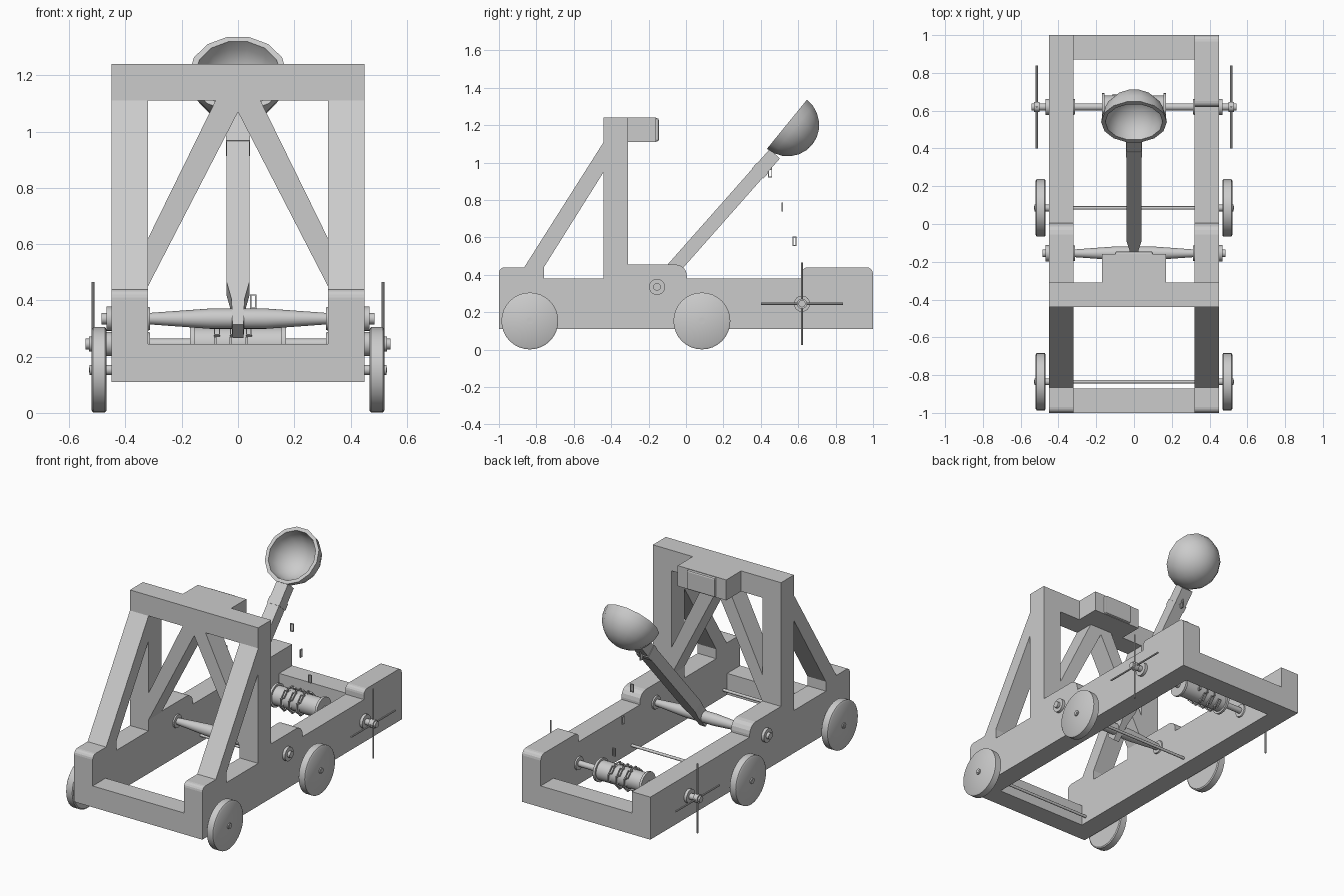
import bpy, bmesh, math
from mathutils import Vector, Matrix

if "Cube" in bpy.data.objects:
    bpy.data.objects.remove(bpy.data.objects["Cube"], do_unlink=True)

grey = bpy.data.materials.new("plain grey")
grey.use_nodes = True
COLOUR = (0.6, 0.6, 0.6, 1)
grey.diffuse_color = COLOUR
grey.node_tree.nodes["Principled BSDF"].inputs["Base Color"].default_value = COLOUR


def finish(name, bm, smooth=None):
    bmesh.ops.recalc_face_normals(bm, faces=bm.faces)
    mesh = bpy.data.meshes.new(name)
    bm.to_mesh(mesh)
    bm.free()
    mesh.materials.append(grey)
    ob = bpy.data.objects.new(name, mesh)
    bpy.context.collection.objects.link(ob)
    if smooth:
        bpy.ops.object.select_all(action='DESELECT')
        ob.select_set(True)
        bpy.context.view_layer.objects.active = ob
        bpy.ops.object.shade_smooth_by_angle(angle=math.radians(smooth))
    return ob


def prism(name, outline, axis, a, b):
    """Extrude an outline: axis 'x' takes (y, z) points, axis 'y' takes (x, z)."""
    bm = bmesh.new()
    at = (lambda u, v, w: (w, u, v)) if axis == 'x' else (lambda u, v, w: (u, w, v))
    face = bm.faces.new([bm.verts.new(at(u, v, a)) for u, v in outline])
    new = bmesh.ops.extrude_face_region(bm, geom=[face])["geom"]
    shift = Vector(at(0, 0, b - a))
    bmesh.ops.translate(bm, verts=[v for v in new if isinstance(v, bmesh.types.BMVert)], vec=shift)
    return finish(name, bm)


def box(name, x, y, z):
    return prism(name, [(y[0], z[0]), (y[1], z[0]), (y[1], z[1]), (y[0], z[1])], 'x', *x)


def lathe(name, profile, matrix, n=24, smooth=35):
    """Spin (radius, height) points round local z."""
    bm = bmesh.new()
    verts = [bm.verts.new((r, 0, h)) for r, h in profile]
    edges = [bm.edges.new(p) for p in zip(verts, verts[1:])]
    bmesh.ops.spin(bm, geom=verts + edges, cent=(0, 0, 0), axis=(0, 0, 1),
                   angle=math.tau, steps=n, use_duplicate=False)
    bmesh.ops.remove_doubles(bm, verts=bm.verts, dist=0.0005)
    bmesh.ops.transform(bm, matrix=matrix, verts=bm.verts)
    return finish(name, bm, smooth)


def rod(name, y, z, profile, n=24):
    """Lathe along x, with (x, radius) points."""
    ends = [(0, profile[0][0])] + [(r, x) for x, r in profile] + [(0, profile[-1][0])]
    m = Matrix.Translation((0, y, z)) @ Matrix.Rotation(math.pi / 2, 4, 'Y')
    return lathe(name, ends, m, n)


def corner(cx, cy, r, start):
    """Points of a convex rounded corner, turning clockwise."""
    return [(cx + r * math.cos(t), cy + r * math.sin(t))
            for t in (math.radians(start - i * 22.5) for i in range(5))]


def link(name, pos, turn=Matrix(), size=(0.022, 0.05), wire=0.0045):
    """Small rectangular chain link, long along local z."""
    bm = bmesh.new()
    w, h = size[0] / 2, size[1] / 2
    ring = []
    for sx, sz in ((1, 1), (-1, 1), (-1, -1), (1, -1)):
        ring.append([bm.verts.new((k * wire, sx * (w - i * wire), sz * (h - i * wire)))
                     for k, i in ((-1, 0), (1, 0), (1, 1), (-1, 1))])
    for j in range(4):
        for k in range(4):
            bm.faces.new((ring[j][k], ring[(j + 1) % 4][k],
                          ring[(j + 1) % 4][(k + 1) % 4], ring[j][(k + 1) % 4]))
    bmesh.ops.transform(bm, matrix=Matrix.Translation(pos) @ turn, verts=bm.verts)
    return finish(name, bm)


# Frame sides: rail, front block, post and pivot ledge in one outline
IN, OUT, LOW, RAIL, TOP = 0.32, 0.45, 0.11, 0.38, 1.24
for side, s in (("left", 1), ("right", -1)):
    outline = [(-1, LOW)] + corner(-0.97, 0.41, 0.03, 180)
    outline += [(-0.76, 0.44), (-0.76, RAIL), (-0.44, RAIL), (-0.44, TOP), (-0.31, TOP), (-0.31, 0.455)]
    outline += corner(-0.055, 0.395, 0.06, 90) + [(0.005, RAIL)]
    if s > 0:
        outline += [(0.62, RAIL)] + corner(0.65, 0.41, 0.03, 180) + corner(0.965, 0.405, 0.035, 90)
    else:
        outline += [(1, RAIL)]
    prism(side + "_frame", outline + [(1, LOW)], 'x', s * IN, s * OUT)
    prism(side + "_slanted_brace", [(-0.865, 0.44), (-0.44, 1.11), (-0.44, 0.95), (-0.76, 0.44)],
          'x', s * IN, s * OUT)
    prism(side + "_inner_brace", [(0, 1.11), (s * 0.08, 1.11), (s * IN, 0.62), (s * IN, 0.45), (0, 1.07)],
          'y', -0.44, -0.31)

# Cross members
box("front_bar", (-IN, IN), (-1, -0.87), (LOW, 0.245))
box("back_bar", (-IN, IN), (0.87, 1), (LOW, 0.245))
box("top_bar", (-IN, IN), (-0.44, -0.31), (1.11, TOP))
box("stop_block", (-0.17, 0.17), (-0.31, -0.16), (1.11, TOP))
pad = box("stop_pad", (-0.1, 0.1), (-0.185, -0.145), (1.113, 1.237))
bevel = pad.modifiers.new("round", 'BEVEL')
bevel.width, bevel.segments = 0.01, 2

# Wheels and their axles
for place, y in (("front", -0.835), ("back", 0.085)):
    rod(place + "_axle", y, 0.153, [(-0.53, 0.009), (0.53, 0.009)], 12)
    for side, s in (("left", 1), ("right", -1)):
        rod(f"{place}_{side}_wheel", y, 0.153,
            [(s * 0.468, 0.145), (s * 0.473, 0.152), (s * 0.515, 0.152), (s * 0.521, 0.143)], 32)
        rod(f"{place}_{side}_hub", y, 0.153, [(s * 0.45, 0.018), (s * 0.528, 0.018)], 12)

# Tapered arm pivot, and collars for the pivot and the winch
PY, PZ, WY, WZ = -0.155, 0.335, 0.62, 0.245
rod("arm_pivot", PY, PZ, [(-0.485, 0.02), (-0.32, 0.02), (-0.1, 0.036), (0.1, 0.036), (0.32, 0.02), (0.485, 0.02)])
for side, s in (("left", 1), ("right", -1)):
    for part, y, z in (("pivot", PY, PZ), ("winch", WY, WZ)):
        rod(f"{part}_{side}_outer_collar", y, z, [(s * 0.44, 0.043), (s * 0.468, 0.043)])
        rod(f"{part}_{side}_inner_collar", y, z, [(s * 0.33, 0.045), (s * 0.312, 0.04)])

# Winch with drum and crossed handles
rod("winch_axle", WY, WZ, [(-0.542, 0.019), (0.542, 0.019)])
rod("winch_drum", WY, WZ, [(-0.17, 0.073), (-0.155, 0.073), (-0.155, 0.06),
                           (0.155, 0.06), (0.155, 0.073), (0.17, 0.073)])
for side, s in (("left", 1), ("right", -1)):
    rod(side + "_handle_boss", WY, WZ, [(s * 0.5, 0.027), (s * 0.53, 0.027)])
    m = Matrix.Translation((s * 0.515, WY, WZ))
    bar = [(0, -0.22), (0.0055, -0.22), (0.0055, 0.22), (0, 0.22)]
    lathe(side + "_upright_handle", bar, m, 8)
    lathe(side + "_level_handle", bar, m @ Matrix.Rotation(math.pi / 2, 4, 'X'), 8)

# Throwing arm, built upright and then leaned back about the pivot
LEAN = Matrix.Translation((0, PY, PZ)) @ Matrix.Rotation(-math.radians(41.5), 4, 'X')
arm = prism("throwing_arm", [(-0.02, -0.06), (0.02, -0.06), (0.023, 0.06), (0.04, 0.14),
                             (0.04, 0.95), (-0.04, 0.95), (-0.04, 0.14), (-0.023, 0.06)], 'y', -0.037, 0.037)
arm.data.transform(LEAN)
band = box("arm_band", (-0.043, 0.043), (-0.04, 0.042), (0.81, 0.85))
band.data.transform(LEAN)

# Scoop: hollow half ball facing forward and up
R, r = 0.174, 0.152
angles = [math.radians(a) for a in range(0, 91, 15)]
cup = [(R * math.sin(a), -R * math.cos(a)) for a in angles]
cup += [(r * math.sin(a), -r * math.cos(a)) for a in reversed(angles)]
axis = Vector((0, -0.775, 0.632)).to_track_quat('Z', 'Y').to_matrix().to_4x4()
lathe("scoop", cup, Matrix.Translation((0, 0.54, 1.205)) @ axis, 14, 40)

# Loose chain links from the arm down to the drum
link("arm_eye", (0, 0.447, 0.975), Matrix(), (0.028, 0.03))
for i in range(4):
    link(f"chain_link_{i + 1}", (0.018 * i, 0.45 + 0.065 * i, 0.945 - 0.183 * i),
         Matrix.Rotation(math.pi / 2 * (i % 2), 4, 'Z'))

# Chain wound round the drum
COUNT = 24
for i in range(COUNT):
    t = i * math.tau / 8
    x = 0.06 - 0.17 * i / COUNT
    pos = (x, WY + 0.066 * math.cos(t), WZ + 0.066 * math.sin(t))
    link(f"wound_link_{i + 1}", pos, Matrix.Rotation(t, 4, 'X') @ Matrix.Rotation(math.pi / 2 * (i % 2), 4, 'Z'))
